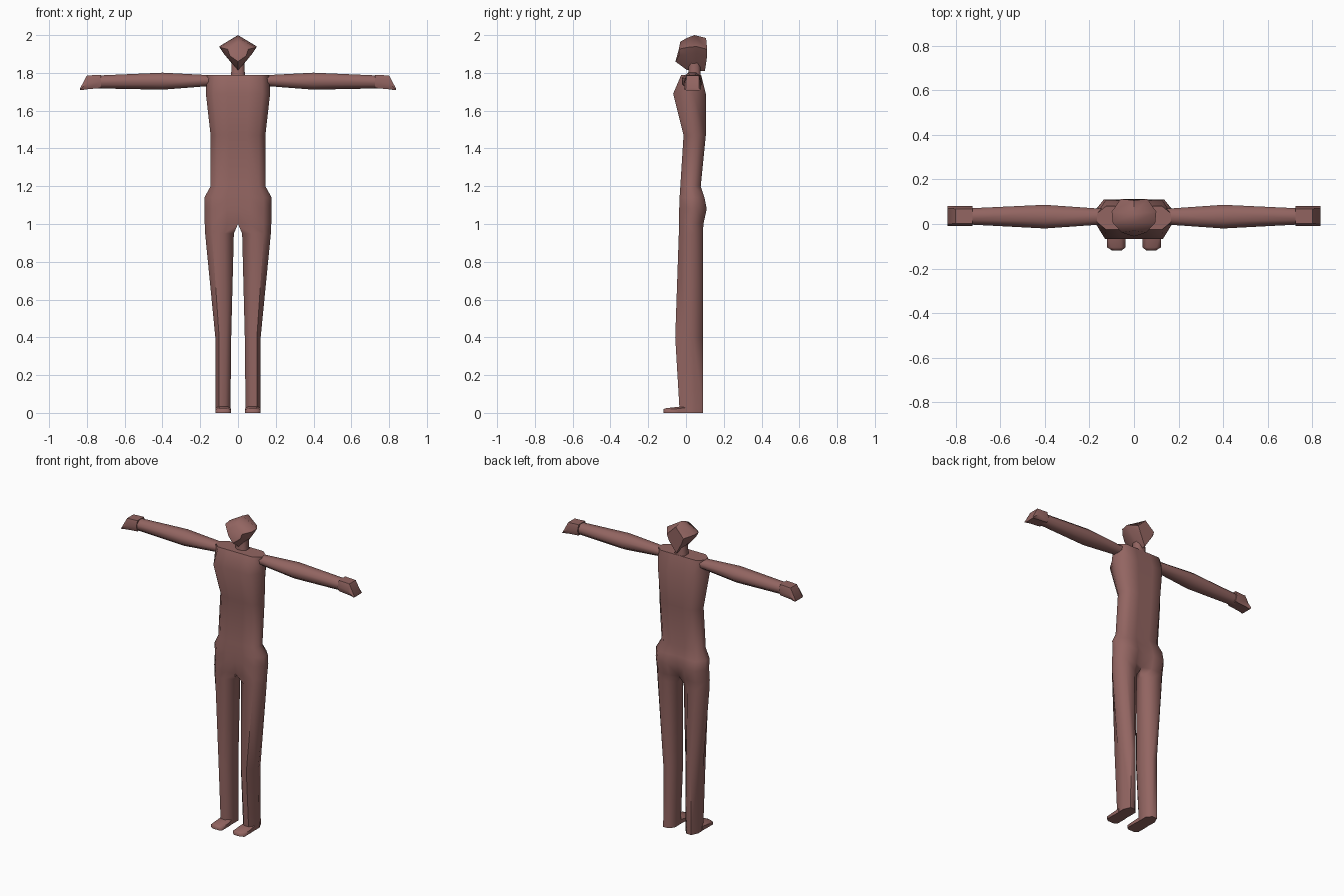
import bpy, bmesh, math

if "Cube" in bpy.data.objects:
    bpy.data.objects.remove(bpy.data.objects["Cube"])

skin = bpy.data.materials.new("dusty_brown")
skin.diffuse_color = (0.29, 0.13, 0.12, 1)
skin.use_nodes = True
skin.node_tree.nodes["Principled BSDF"].inputs["Base Color"].default_value = skin.diffuse_color


def loft(name, rings, mirror=True, angle=60):
    """Skin a list of equal-length point rings, cap the ends, mirror in x."""
    bm = bmesh.new()
    loops = [[bm.verts.new(p) for p in ring] for ring in rings]
    n = len(loops[0])
    for a, b in zip(loops, loops[1:]):
        for i in range(n):
            j = (i + 1) % n
            bm.faces.new((a[i], a[j], b[j], b[i]))
    bm.faces.new(loops[0])
    bm.faces.new(loops[-1])
    bmesh.ops.recalc_face_normals(bm, faces=bm.faces[:])
    if mirror:
        # open the inner wall where the two halves meet
        wall = [f for f in bm.faces if all(abs(v.co.x) < 1e-4 for v in f.verts)]
        bmesh.ops.delete(bm, geom=wall, context='FACES')
    me = bpy.data.meshes.new(name)
    bm.to_mesh(me)
    bm.free()
    ob = bpy.data.objects.new(name, me)
    bpy.context.collection.objects.link(ob)
    me.materials.append(skin)
    if mirror:
        m = ob.modifiers.new("mirror", 'MIRROR')
        m.use_clip = True
    bpy.ops.object.select_all(action='DESELECT')
    bpy.context.view_layer.objects.active = ob
    ob.select_set(True)
    bpy.ops.object.shade_smooth_by_angle(angle=math.radians(angle))
    return ob


def body_ring(z, inner, outer, front, back, c_in, c_back, corner=0.76):
    """Half-body section: c_in and c_back round off the inner corners."""
    w = outer - inner
    mid = (front + back) / 2
    return [(inner, front + c_in, z), (inner + w * 0.33, front, z),
            (inner + w * corner, front, z), (outer, mid - 0.02, z),
            (outer, mid + 0.02, z), (inner + w * corner, back, z),
            (inner + w * 0.33, back, z), (inner, back - c_back, z),
            (inner, mid, z)]


# torso running down into the legs
body = [
    (1.79, 0, 0.165, -0.025, 0.08, 0, 0),
    (1.69, 0, 0.170, -0.068, 0.105, 0, 0),
    (1.47, 0, 0.145, -0.013, 0.105, 0, 0),
    (1.20, 0, 0.145, -0.030, 0.078, 0, 0),
    (1.14, 0, 0.178, -0.034, 0.098, 0, 0.005),
    (1.08, 0, 0.178, -0.036, 0.110, 0.002, 0.02),
    (1.00, 0, 0.176, -0.038, 0.092, 0.01, 0.02),
    (0.95, 0.022, 0.174, -0.038, 0.090, 0.035, 0.035),
    (0.40, 0.036, 0.120, -0.057, 0.090, 0.035, 0.035),
    (0.03, 0.040, 0.120, -0.035, 0.090, 0.03, 0.03),
    (0.00, 0.040, 0.120, -0.035, 0.090, 0.03, 0.03),
]
loft("torso_and_legs", [body_ring(*r) for r in body])

# feet
loft("feet", [[(a, y, 0), (b, y, 0), (b, y, h * 0.7), (b - 0.02, y, h),
               (a + 0.02, y, h), (a, y, h * 0.7)]
              for y, a, b, h in [(0.0, 0.042, 0.118, 0.04), (-0.04, 0.038, 0.12, 0.032),
                                 (-0.105, 0.038, 0.12, 0.025), (-0.118, 0.055, 0.10, 0.02)]])


def oval(x, yc, zc, ry, rz):
    """Eight-sided arm section with flats on all four sides."""
    s = 1 / math.cos(math.pi / 8)
    return [(x, yc + s * ry * math.cos((i + 0.5) * math.pi / 4),
             zc + s * rz * math.sin((i + 0.5) * math.pi / 4)) for i in range(8)]


# arms
loft("arms", [oval(0.12, 0.033, 1.758, 0.036, 0.030),
              oval(0.17, 0.033, 1.759, 0.037, 0.030),
              oval(0.40, 0.033, 1.756, 0.053, 0.045),
              oval(0.745, 0.034, 1.752, 0.036, 0.034)])

# hands, sloping down to the fingertips
loft("hands", [[(x, -0.01 + c, z0), (x, 0.08 - c, z0), (x, 0.08, zm),
                (x, 0.08 - c, z1), (x, -0.01 + c, z1), (x, -0.01, zm)]
               for x, z0, z1, zm, c in [(0.725, 1.72, 1.79, 1.755, 0.012),
                                        (0.80, 1.713, 1.786, 1.745, 0.012),
                                        (0.836, 1.708, 1.718, 1.713, 0.01)]], angle=50)

# neck
loft("neck", [[(x * s, 0.045 + y * s, z) for x, y in
               [(0.036, -0.018), (0.036, 0.018), (0.018, 0.032),
                (-0.018, 0.032), (-0.036, 0.018), (-0.036, -0.018),
                (-0.018, -0.032), (0.018, -0.032)]]
              for z, s in [(1.77, 1.1), (1.80, 1.0), (1.88, 0.9)]], mirror=False)

# head: kite-shaped sections from face to back
loft("head", [[(0, y + t, top), (w, y, mid), (w * 0.78, y, mid - 0.035),
               (0, y + b, low), (-w * 0.78, y, mid - 0.035), (-w, y, mid)]
              for y, w, top, mid, low, t, b in [
                  (-0.038, 0.055, 1.965, 1.925, 1.86, 0.008, -0.018),
                  (0.005, 0.095, 1.985, 1.935, 1.815, 0.0, 0.0),
                  (0.055, 0.100, 2.000, 1.940, 1.81, -0.01, 0.0),
                  (0.112, 0.060, 1.985, 1.925, 1.81, -0.006, -0.012)]],
     mirror=False)
